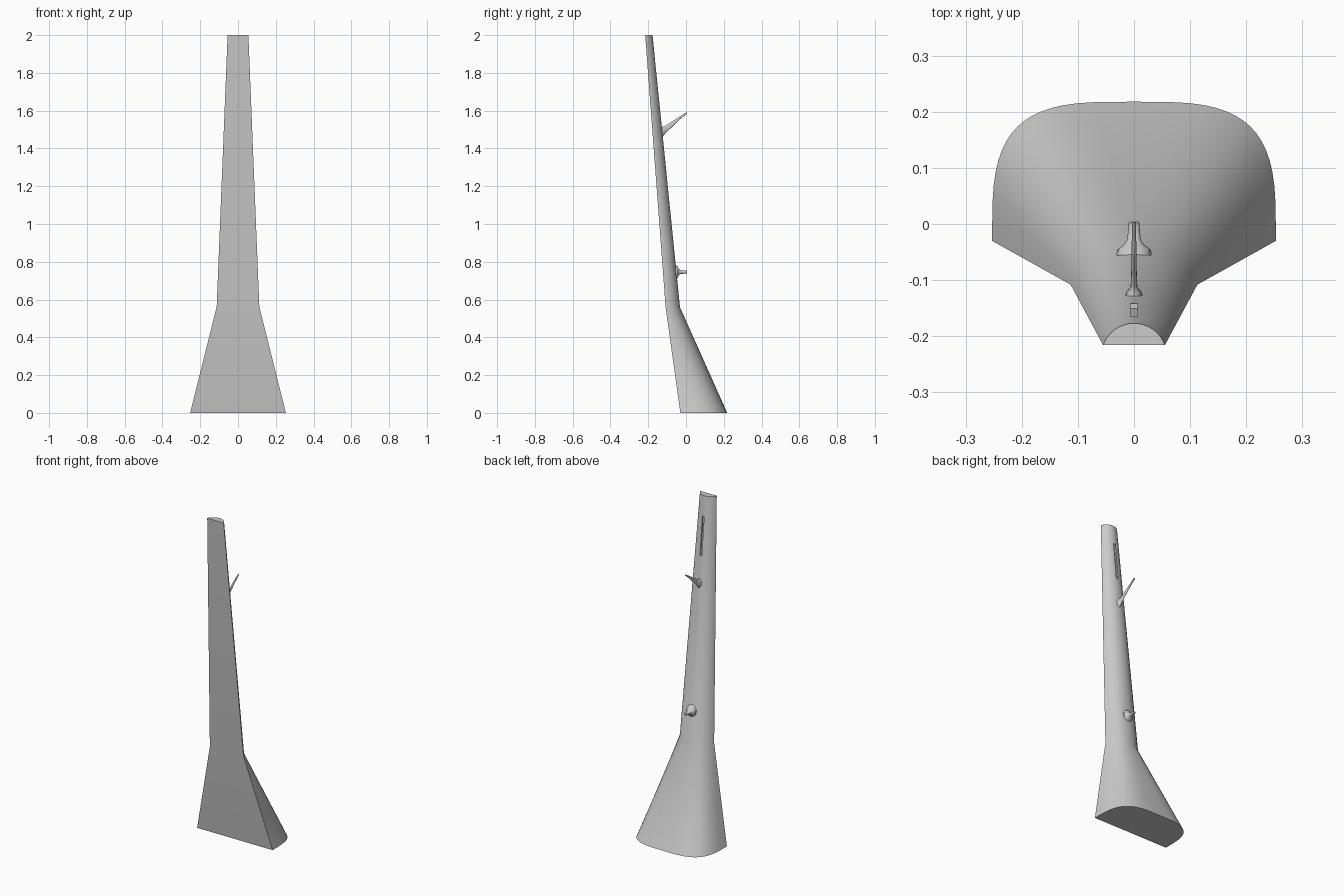
import bpy, bmesh
from math import sin, cos, pi, asin, radians

cube = bpy.data.objects.get("Cube")
if cube:
    bpy.data.objects.remove(cube, do_unlink=True)

grey = bpy.data.materials.new("plain grey")
grey.use_nodes = True
tone = (0.6, 0.6, 0.6, 1)
grey.diffuse_color = tone
grey.node_tree.nodes["Principled BSDF"].inputs["Base Color"].default_value = tone


def loft(name, rings):
    """Skin a closed solid through rings of equal point count."""
    bm = bmesh.new()
    rows = [[bm.verts.new(p) for p in ring] for ring in rings]
    n = len(rows[0])
    for a, b in zip(rows, rows[1:]):
        for i in range(n):
            j = (i + 1) % n
            bm.faces.new((a[i], a[j], b[j], b[i]))
    bm.faces.new(rows[0])
    bm.faces.new(rows[-1])
    bmesh.ops.recalc_face_normals(bm, faces=bm.faces)
    mesh = bpy.data.meshes.new(name)
    bm.to_mesh(mesh)
    bm.free()
    mesh.materials.append(grey)
    obj = bpy.data.objects.new(name, mesh)
    bpy.context.collection.objects.link(obj)
    return obj


def smooth(obj, angle=35):
    bpy.ops.object.select_all(action='DESELECT')
    obj.select_set(True)
    bpy.context.view_layer.objects.active = obj
    bpy.ops.object.shade_smooth_by_angle(angle=radians(angle))


STEPS = 32


def arc_ring(half, front, rise, z):
    """Flat front chord with a circular arc behind it."""
    r = (half * half + rise * rise) / (2 * rise)
    span = asin(half / r)
    return [(r * sin(span * (1 - 2 * i / STEPS)),
             front + rise - r + r * cos(span * (1 - 2 * i / STEPS)), z)
            for i in range(STEPS + 1)]


def squarish_ring(half, front, rise, z, power):
    """Flat front chord with a rounded-square back."""
    ring = []
    for i in range(STEPS + 1):
        c, s = cos(pi * i / STEPS), max(0, sin(pi * i / STEPS))
        x = abs(c) ** (2 / power) * (1 if c > 0 else -1)
        ring.append((half * x, front + rise * s ** (2 / power), z))
    return ring


def oval_ring(y, z, rx, rz, n=16):
    return [(rx * cos(2 * pi * i / n), y, z + rz * sin(2 * pi * i / n))
            for i in range(n)]


# Tapered shaft on a flared foot
body = loft("shaft_and_foot", [
    squarish_ring(0.253, -0.03, 0.248, 0, 3.5),
    arc_ring(0.113, -0.108, 0.076, 0.56),
    arc_ring(0.055, -0.216, 0.039, 2)])

# Shallow slot sunk in the upper back
cutter = loft("slot_cutter", [
    [(x, y + dy, z) for x, dy in ((-0.006, 0), (0.006, 0), (0.006, 0.05), (-0.006, 0.05))]
    for z, y in ((1.65, -0.151), (1.88, -0.175))])
cutter.hide_render = True
cut = body.modifiers.new("slot", 'BOOLEAN')
cut.operation = 'DIFFERENCE'
cut.solver = 'EXACT'
cut.object = cutter
bpy.context.view_layer.objects.active = body
bpy.ops.object.modifier_apply(modifier=cut.name)
bpy.data.objects.remove(cutter, do_unlink=True)
smooth(body)

# Upswept hook with a flared root
hook = loft("upper_hook", [
    oval_ring(y, z, rx, rz) for y, z, rx, rz in (
        (-0.135, 1.487, 0.016, 0.032), (-0.122, 1.49, 0.014, 0.026),
        (-0.112, 1.497, 0.006, 0.021), (-0.09, 1.515, 0.005, 0.017),
        (-0.03, 1.563, 0.004, 0.008), (0.004, 1.588, 0.004, 0.004))])
smooth(hook)

# Short peg with a flared root and rounded end
peg = loft("lower_peg", [
    oval_ring(y, z, rx, rz) for y, z, rx, rz in (
        (-0.06, 0.745, 0.032, 0.042), (-0.046, 0.745, 0.03, 0.032),
        (-0.037, 0.745, 0.018, 0.016), (-0.028, 0.745, 0.012, 0.009),
        (-0.005, 0.745, 0.01, 0.008), (0.002, 0.745, 0.01, 0.008),
        (0.005, 0.745, 0.007, 0.005))])
smooth(peg)
